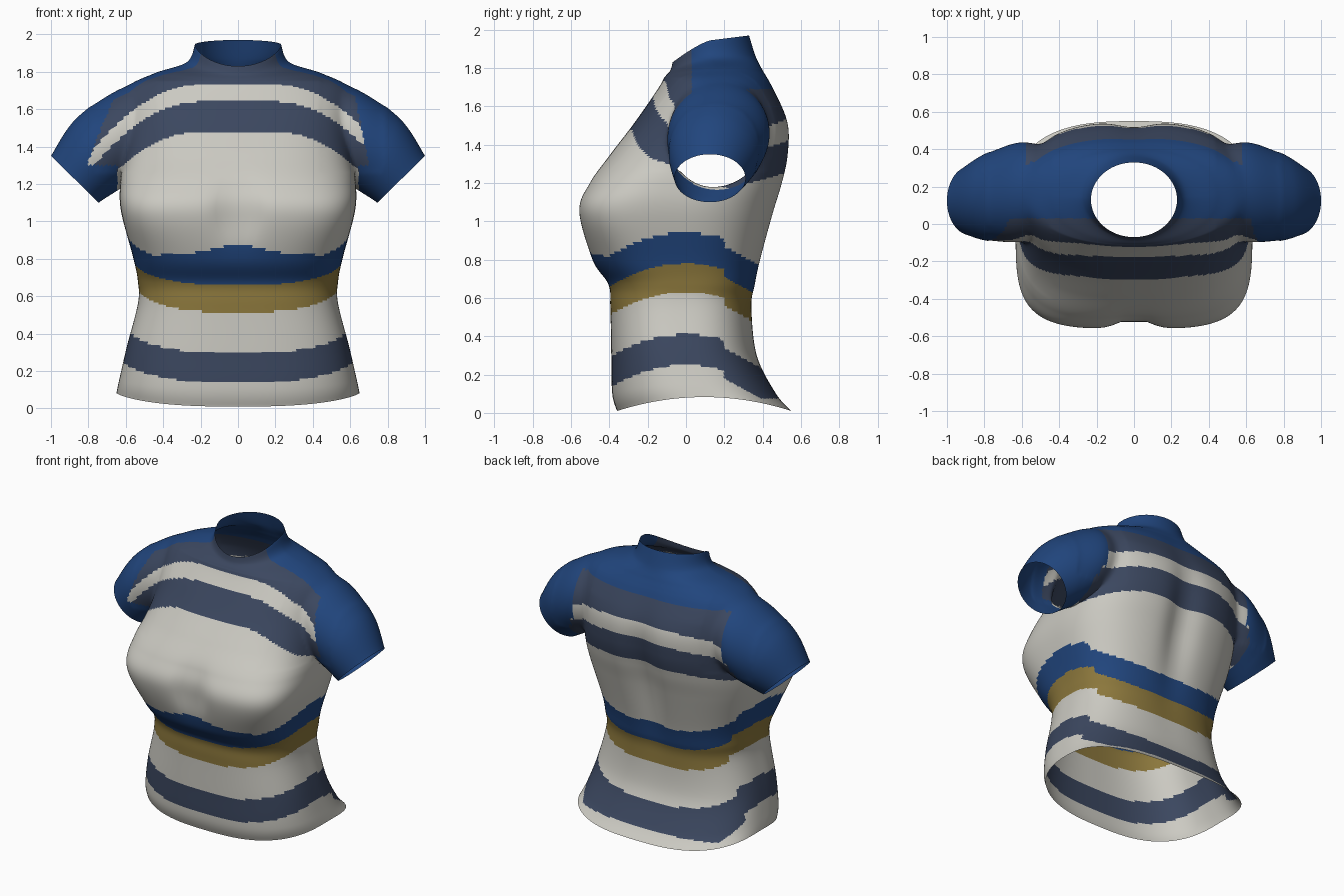
import bpy, bmesh, math

if "Cube" in bpy.data.objects:
    bpy.data.objects.remove(bpy.data.objects["Cube"])

def material(name, rgb):
    m = bpy.data.materials.new(name)
    m.diffuse_color = (*rgb, 1)
    m.use_nodes = True
    m.node_tree.nodes["Principled BSDF"].inputs["Base Color"].default_value = m.diffuse_color
    return m

WHITE, BLUE, NAVY, GOLD, CAP = range(5)
mats = [material("off_white", (0.60, 0.59, 0.54)), material("royal_blue", (0.015, 0.060, 0.205)),
        material("slate_navy", (0.044, 0.063, 0.115)), material("mustard", (0.26, 0.185, 0.045)),
        material("temporary_cap", (1, 0, 0))]

# torso profile: height, half width, y front, y back
TORSO = [
    (0.01, .65, -.36, .55),
    (0.10, .635, -.385, .47),
    (0.30, .595, -.39, .37),
    (0.55, .535, -.395, .345),
    (0.67, .535, -.405, .365),
    (0.80, .56, -.49, .395),
    (1.05, .625, -.56, .465),
    (1.20, .63, -.505, .51),
    (1.35, .61, -.395, .54),
    (1.52, .60, -.265, .535),
    (1.71, .595, -.135, .45),
    (1.79, .45, -.10, .40),
    (1.85, .275, -.08, .365),
    (1.945, .23, -.07, .33),
]
# sleeve sections: top x, top z, bottom x, bottom z, y front, y back
SLEEVE = [
    (.42, 1.70, .45, 1.26, -.02, .40),
    (.60, 1.728, .60, 1.19, -.10, .445),
    (.86, 1.555, .70, 1.13, -.09, .38),
    (1.0, 1.35, .745, 1.10, -.06, .31),
]

def spline(rows, steps):
    """Smooth interpolation through table rows."""
    out = []
    for i in range(len(rows) - 1):
        p0, p1, p2 = rows[max(i - 1, 0)], rows[i], rows[i + 1]
        p3 = rows[min(i + 2, len(rows) - 1)]
        for k in range(steps):
            t = k / steps
            out.append([b + .5 * t * (c - a + t * (2*a - 5*b + 4*c - d + t * (3*(b - c) + d - a)))
                        for a, b, c, d in zip(p0, p1, p2, p3)])
    return out + [list(rows[-1])]

def power(v, n):
    return math.copysign(abs(v) ** (2 / n), v)

def torso_point(r, a):
    z, w, yf, yb = r
    neck = min(1, max(0, (z - 1.75) / .195))
    n = 2.7 - .7 * min(1, max(0, (z - 1.6) / .25))   # squarish body, round neck
    if math.sin(a) < 0:
        n += 1.2 * math.exp(-((z - 1.05) / .2) ** 2)  # fuller bust
    x, s = w * power(math.cos(a), n), power(math.sin(a), n)
    y = (yf + yb) / 2 + s * (yb - yf) / 2
    # cleft between the breasts and groove along the spine
    dip = math.exp(-(x / .11) ** 2)
    y += dip * (.055 * math.exp(-((z - 1.05) / .14) ** 2) if s < 0
                else -.05 * math.exp(-((z - 1.15) / .4) ** 2))
    # hem arches at the sides, neckline slopes down to the front
    z += .075 * math.exp(-z / .3) * (1 - s * s)
    z += neck * (.025 * s if s > 0 else -.115 * abs(s) ** 1.3)
    return x, y, z

def sleeve_point(r, a, side):
    tx, tz, bx, bz, yf, yb = r
    c, s = math.cos(a), math.sin(a)
    return (side * ((tx + bx) / 2 + c * (tx - bx) / 2),
            (yf + yb) / 2 + s * (yb - yf) / 2, (tz + bz) / 2 + c * (tz - bz) / 2)

def tube(name, rows, point, segs):
    """Closed loft whose end caps carry the temporary material."""
    bm = bmesh.new()
    rings = [[bm.verts.new(point(r, math.tau * (j + .5) / segs)) for j in range(segs)] for r in rows]
    for lo, hi in zip(rings, rings[1:]):
        for j in range(segs):
            k = (j + 1) % segs
            bm.faces.new((lo[j], lo[k], hi[k], hi[j]))
    for ring in (rings[0], rings[-1]):
        mid = bm.verts.new([sum(v.co[i] for v in ring) / segs for i in range(3)])
        for j in range(segs):
            bm.faces.new((ring[j], ring[(j + 1) % segs], mid)).material_index = CAP
    bmesh.ops.recalc_face_normals(bm, faces=bm.faces)
    me = bpy.data.meshes.new(name)
    bm.to_mesh(me)
    bm.free()
    for m in mats:
        me.materials.append(m)
    ob = bpy.data.objects.new(name, me)
    bpy.context.collection.objects.link(ob)
    return ob

# join torso and sleeves into one skin
shirt = tube("shirt", spline(TORSO, 16), torso_point, 240)
sleeves = [tube("sleeve", spline(SLEEVE, 18), lambda r, a, s=s: sleeve_point(r, a, s), 96) for s in (1, -1)]
for sl in sleeves:
    mod = shirt.modifiers.new("join", 'BOOLEAN')
    mod.operation, mod.solver, mod.object = 'UNION', 'EXACT', sl
bpy.context.view_layer.update()
joined = bpy.data.meshes.new_from_object(shirt.evaluated_get(bpy.context.evaluated_depsgraph_get()))
shirt.modifiers.clear()
shirt.data = joined
for sl in sleeves:
    bpy.data.objects.remove(sl)

def colour(x, y, z):
    ax = abs(x)
    # sleeves and shoulder yoke
    if z < 1.3:
        edge = .645
    elif y > .15:
        edge = .58 if z > 1.36 else .62
    else:
        edge = .62 + .2 * (1.7 - z) if x > 0 else .65 + .4 * (1.7 - z)
    if z > 1.08 and ax > edge:
        return BLUE
    if z > (1.69 if ax < .5 else 1.6) and y > .03 and (z > 1.69 or y < .3):
        return BLUE
    # chest and back stripes
    if z > 1.08:
        if y < .15:
            u, bands = z + 1.05 * max(0, ax - .2) ** 2, (1.48, 1.64, 1.73)
        else:
            u, bands = z + .4 * max(0, ax - .2) ** 2, (1.25, 1.42, 1.53)
        return NAVY if bands[0] < u < bands[1] or u > bands[2] else WHITE
    # waist stripes rise at the sides and sink at the back
    u = z - (.12 * max(0, 1 - (y / .4) ** 2) if y < .2 else max(-.055, .05 - .55 * (y - .2)))
    bump = .05 * math.exp(-(x / .2) ** 2) if y < 0 else 0
    if .13 < u < .29:
        return NAVY
    if .51 < u < .66:
        return GOLD
    return BLUE if .66 <= u < .82 + bump else WHITE

# open the hem, neck and cuffs, soften the armhole seam, paint stripes
bm = bmesh.new()
bm.from_mesh(joined)
bmesh.ops.delete(bm, geom=[f for f in bm.faces if f.material_index == CAP], context='FACES')
seam = [v for v in bm.verts if .44 < abs(v.co.x) < .78 and v.co.z > 1.26 and not v.is_boundary]
for _ in range(40):
    bmesh.ops.smooth_vert(bm, verts=seam, factor=.5, use_axis_x=True, use_axis_y=True, use_axis_z=True)
for f in bm.faces:
    f.material_index = colour(*f.calc_center_median())
    f.smooth = True
bm.to_mesh(joined)
bm.free()
joined.materials.pop(index=CAP)
bpy.data.materials.remove(mats[CAP])
